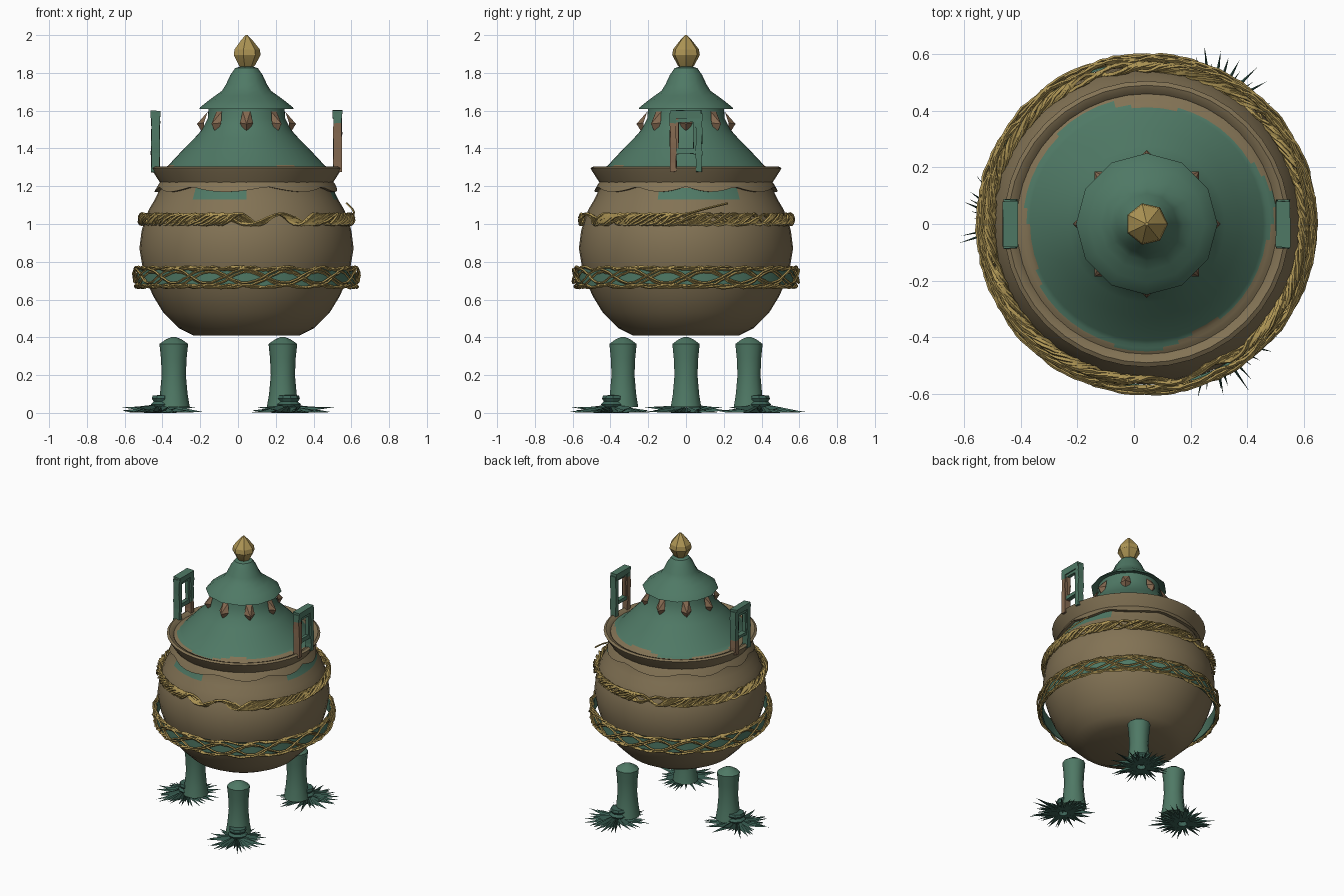
import bpy, bmesh, math, random
from math import sin, cos, pi, tau
from mathutils import Vector, Matrix

random.seed(4)
CX = 0.045  # axis of the vessel

cube = bpy.data.objects.get("Cube")
if cube:
    bpy.data.objects.remove(cube)


def material(name, rgb):
    m = bpy.data.materials.new(name)
    m.use_nodes = True
    m.diffuse_color = (*rgb, 1)
    m.node_tree.nodes["Principled BSDF"].inputs["Base Color"].default_value = (*rgb, 1)
    return m


TEAL = material("verdigris", (0.078, 0.19, 0.13))
DARK = material("dark verdigris", (0.045, 0.125, 0.095))
BRONZE = material("bronze", (0.225, 0.17, 0.09))
RUST = material("red bronze", (0.23, 0.14, 0.08))
GOLD = material("gold", (0.42, 0.30, 0.09))


def finish(name, bm, mats, smooth=None):
    bmesh.ops.recalc_face_normals(bm, faces=bm.faces)
    me = bpy.data.meshes.new(name)
    bm.to_mesh(me)
    bm.free()
    for m in mats:
        me.materials.append(m)
    ob = bpy.data.objects.new(name, me)
    bpy.context.scene.collection.objects.link(ob)
    if smooth:
        bpy.ops.object.select_all(action='DESELECT')
        ob.select_set(True)
        bpy.context.view_layer.objects.active = ob
        bpy.ops.object.shade_smooth_by_angle(angle=math.radians(smooth))
    return ob


def lathe(name, profile, n, mats, rule=None, smooth=40, wave=None, center=(CX, 0), caps=True):
    """Revolve (radius, z) points; rule(angle, radius, z) picks the material."""
    bm = bmesh.new()
    rings = []
    for i, (r, z) in enumerate(profile):
        ring = []
        for k in range(n):
            a = tau * k / n
            dr, dz = wave(i, a) if wave else (0, 0)
            ring.append(bm.verts.new((center[0] + (r + dr) * cos(a), center[1] + (r + dr) * sin(a), z + dz)))
        rings.append(ring)
    for lo, hi in zip(rings, rings[1:]):
        for k in range(n):
            j = (k + 1) % n
            f = bm.faces.new((lo[k], lo[j], hi[j], hi[k]))
            c = f.calc_center_median()
            x, y = c.x - center[0], c.y - center[1]
            if rule:
                f.material_index = rule(math.degrees(math.atan2(y, x)), math.hypot(x, y), c.z)
    if caps:
        bm.faces.new(rings[0])
        bm.faces.new(rings[-1])
    return finish(name, bm, mats, smooth)


def wires(name, paths, mat, depth, cyclic=True):
    """Thin faceted wires along point lists, as one mesh."""
    cu = bpy.data.curves.new(name, 'CURVE')
    cu.dimensions = '3D'
    cu.bevel_depth = depth
    cu.bevel_resolution = 0
    cu.use_fill_caps = True
    for pts in paths:
        sp = cu.splines.new('POLY')
        sp.points.add(len(pts) - 1)
        for p, co in zip(sp.points, pts):
            p.co = (*co, 1)
        sp.use_cyclic_u = cyclic
    ob = bpy.data.objects.new(name, cu)
    bpy.context.scene.collection.objects.link(ob)
    bpy.ops.object.select_all(action='DESELECT')
    ob.select_set(True)
    bpy.context.view_layer.objects.active = ob
    bpy.ops.object.convert(target='MESH')
    ob = bpy.context.view_layer.objects.active
    ob.data.materials.clear()
    ob.data.materials.append(mat)
    for f in ob.data.polygons:
        f.use_smooth = False


def strand(r, z, ar, az, freq, phase, n=160, jitter=0.003):
    pts = []
    for k in range(n):
        t = tau * k / n
        rr = r + ar * cos(freq * t + phase) + random.uniform(-jitter, jitter)
        zz = z + az * sin(freq * t + phase) + random.uniform(-jitter, jitter)
        pts.append((CX + rr * cos(t), rr * sin(t), zz))
    return pts


# Pot body with flared lip and worn patches below the lip
def body_rule(a, r, z):
    patch = -123 < a < -90 or -15 < a < 40
    return 1 if patch and 1.12 < z < 1.2 else 0


body_profile = [(.28, .41), (.36, .45), (.44, .53), (.495, .62), (.525, .69), (.55, .77), (.567, .87),
                (.556, .96), (.54, 1.02), (.515, 1.08), (.485, 1.13), (.457, 1.19), (.452, 1.21),
                (.497, 1.28), (.505, 1.296), (.49, 1.305), (.465, 1.295), (.45, 1.27), (.40, 1.27)]
lathe("pot_body", body_profile, 40, [BRONZE, TEAL], body_rule)


# Scalloped frieze under the lip
def scallop(i, a):
    if i == 0:
        return 0, 0
    w = abs(sin(4.5 * a + 0.6 * sin(2 * a)))
    return 0.012 * w, -0.028 * w


lathe("lip_frieze", [(.45, 1.235), (.47, 1.21), (.476, 1.198), (.452, 1.198)], 72, [BRONZE],
      wave=scallop, smooth=35, caps=False)


# Lid cone with an irregular bronze border
def lid_rule(a, r, z):
    t = math.radians(a)
    edge = 0.432 + 0.016 * sin(3 * t + 1.0) + 0.01 * sin(7 * t)
    return 1 if r > edge else 0


lathe("lid", [(.462, 1.285), (.45, 1.292), (.438, 1.298), (.425, 1.302), (.412, 1.312), (.33, 1.40),
              (.275, 1.455), (.235, 1.50), (.205, 1.56), (.20, 1.63)], 48, [TEAL, BRONZE], lid_rule)

# Upper roof of the lid
lathe("lid_roof", [(.19, 1.625), (.235, 1.618), (.25, 1.61), (.245, 1.618), (.205, 1.65), (.165, 1.68),
                   (.13, 1.705), (.108, 1.74), (.085, 1.79), (.06, 1.825), (.03, 1.835)], 12, [TEAL], smooth=35)

# Finial knob
lathe("finial", [(.03, 1.825), (.045, 1.84), (.075, 1.895), (.07, 1.925), (.03, 1.975), (.006, 2.0)],
      7, [GOLD], smooth=20)

# Diamond studs round the lid
bm = bmesh.new()
for i in range(8):
    a = tau * i / 8
    spin = Matrix.Translation((CX, 0, 0)) @ Matrix.Rotation(a, 4, 'Z')
    outline = [(.225, 0, 1.47), (.225, .035, 1.535), (.205, .02, 1.595), (.205, -.02, 1.595), (.225, -.035, 1.535)]
    ring = [bm.verts.new(spin @ Vector(p)) for p in outline]
    tip = bm.verts.new(spin @ Vector((.262, 0, 1.53)))
    for p, q in zip(ring, ring[1:] + ring[:1]):
        bm.faces.new((p, q, tip))
    bm.faces.new(ring)
finish("lid_studs", bm, [RUST])


# Upright frame handles
def add_box(bm, center, size, cuts=0):
    geo = bmesh.ops.create_cube(bm, size=1, matrix=Matrix.Translation(center) @ Matrix.Diagonal((*size, 1)))
    if cuts:
        edges = {e for v in geo["verts"] for e in v.link_edges
                 if abs(e.verts[0].co.z - e.verts[1].co.z) > 0.1}
        bmesh.ops.subdivide_edges(bm, edges=list(edges), cuts=cuts, use_grid_fill=True)


for name, x in (("handle_right", -.437), ("handle_left", .527)):
    bm = bmesh.new()
    for s in (-1, 1):
        add_box(bm, (x, s * .068, 1.43), (.045, .034, .31), 5)
        add_box(bm, (x, s * .045, 1.47), (.025, .014, .2))
    add_box(bm, (x, 0, 1.58), (.05, .16, .04))
    add_box(bm, (x, 0, 1.55), (.03, .11, .02))
    add_box(bm, (x, 0, 1.385), (.03, .11, .025))
    for f in bm.faces:
        c = f.calc_center_median()
        if x > 0 and c.y < 0 and c.z < 1.53 or x < 0 and c.y > 0 and c.z < 1.38:
            f.material_index = 1
    for v in bm.verts:
        v.co += Vector([random.uniform(-.003, .003) for _ in range(3)])
    finish(name, bm, [TEAL, RUST])

# Upper rope band with one loose wire end
wires("upper_rope", [strand(.555, 1.025, .014, .028, 9 + i, i * 1.3) for i in range(9)], GOLD, .0075)
wires("loose_wire", [[(.605, -.05, 1.04), (.615, .03, 1.06), (.605, .1, 1.08), (.575, .22, 1.11)]],
      GOLD, .006, False)

# Lower band: flat ring, rope borders and crossing braid
lathe("lower_band", [(.568, .672), (.576, .672), (.576, .764), (.568, .764), (.568, .672)], 40, [TEAL], caps=False)
borders = [strand(.582, z, .007, .007, 14 + 2 * i, i * 2.1) for z in (.67, .765) for i in range(3)]
braid = [strand(.588 + o, .718 + o, .004, .036, 9, p + o * 12) for p in (0, pi) for o in (-.007, .007)]
wires("lower_rope", borders + braid, GOLD, .0065)

# Three legs, each with a flared ankle and a burst of flat spikes
for name, deg in (("right", 180), ("front_left", -60), ("back_left", 60)):
    a = math.radians(deg)
    out = Vector((cos(a), sin(a), 0))
    base = Vector((CX, 0, 0)) + out * .385
    lathe(name + "_leg", [(.085, .03), (.073, .1), (.064, .2), (.068, .29), (.076, .365), (.04, .39), (.01, .402)],
          10, [TEAL], center=base[:2])
    knuckle = base + out * .06
    lathe(name + "_ankle", [(.055, .03), (.066, .045), (.05, .06), (.06, .075), (.055, .092), (.02, .094)],
          9, [DARK], center=knuckle[:2], smooth=20)
    bm = bmesh.new()
    foot = base + out * .075
    for k in range(46):
        t = a + tau * k / 46 + random.uniform(-.08, .08)
        length = random.uniform(.13, .235)
        d = Vector((cos(t), sin(t), 0))
        side = Vector((-d.y, d.x, 0)) * random.uniform(.009, .016)
        root = foot + d * .03
        tip = bm.verts.new(foot + d * length + Vector((0, 0, random.choice((.002, .006, .012, .03)))))
        up = Vector((0, 0, random.uniform(.025, .045)))
        tri = [bm.verts.new(p) for p in (root + side, root + up, root - side)]
        for p, q in zip(tri, tri[1:] + tri[:1]):
            bm.faces.new((p, q, tip))
        bm.faces.new(tri)
    finish(name + "_foot_spikes", bm, [DARK])
